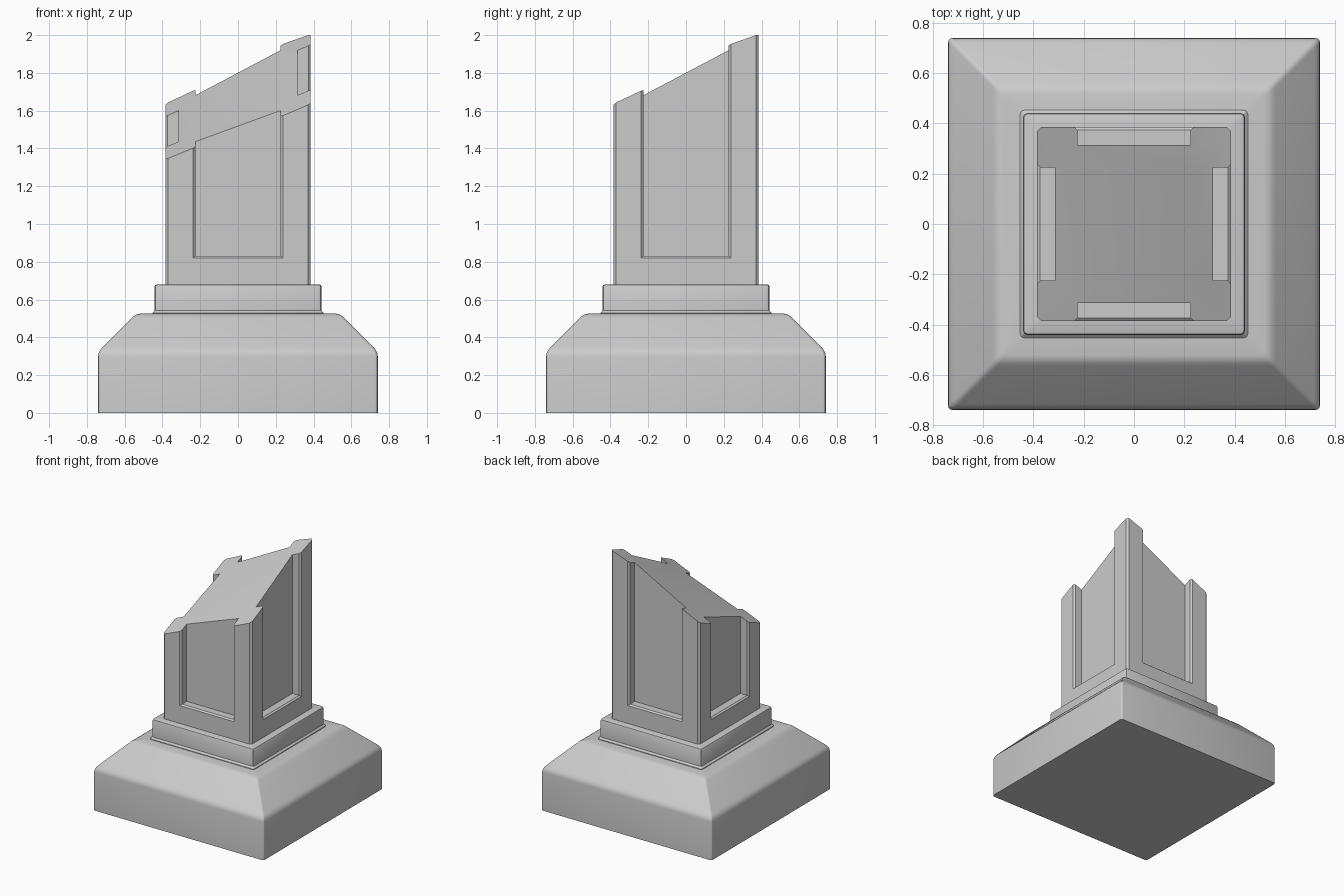
import bpy, bmesh, math

if "Cube" in bpy.data.objects:
    bpy.data.objects.remove(bpy.data.objects["Cube"])


def finish(bm, name):
    bmesh.ops.recalc_face_normals(bm, faces=bm.faces)
    me = bpy.data.meshes.new(name)
    bm.to_mesh(me)
    bm.free()
    ob = bpy.data.objects.new(name, me)
    bpy.context.collection.objects.link(ob)
    bpy.ops.object.select_all(action='DESELECT')
    ob.select_set(True)
    bpy.context.view_layer.objects.active = ob
    bpy.ops.object.shade_smooth_by_angle(angle=math.radians(24))
    return ob


def square_loft(name, profile, r, seg):
    """Stack rounded squares given as (half width, height) and cap both ends."""
    bm = bmesh.new()
    rings = []
    for h, z in profile:
        ring = []
        for q in range(4):
            sx, sy = ((1, 1), (-1, 1), (-1, -1), (1, -1))[q]
            for i in range(seg + 1):
                a = math.pi / 2 * (q + i / seg)
                ring.append(bm.verts.new((sx * (h - r) + r * math.cos(a),
                                          sy * (h - r) + r * math.sin(a), z)))
        rings.append(ring)
    n = len(rings[0])
    for lo, hi in zip(rings, rings[1:]):
        for i in range(n):
            bm.faces.new((lo[i], lo[(i + 1) % n], hi[(i + 1) % n], hi[i]))
    bm.faces.new(rings[0][::-1])
    bm.faces.new(rings[-1])
    return finish(bm, name)


# Sloped base, plinth step and the lower band of the column
square_loft("base", [(.74, 0), (.74, .30), (.737, .318), (.729, .334), (.716, .349),
                     (.566, .499), (.553, .512), (.538, .521), (.52, .525), (.40, .525)], .018, 3)
square_loft("plinth", [(.453, .52), (.453, .53), (.441, .543), (.441, .67),
                       (.438, .677), (.431, .68), (.36, .68)], .016, 2)
square_loft("column_band", [(.385, .675), (.385, .82), (.373, .83)], .015, 1)

# Column shaft: four posts around recessed panels, with a warped slanting top
OUT, PANEL, POST, BEV, FOOT = .385, .315, .225, .012, .82


def top_z(x, y):
    z = 1.66 + .45 * (x + y) + .286 * x * y
    t = max(0, abs(x) - POST) + max(0, abs(y) - POST)
    if abs(x) >= POST and abs(y) >= POST:
        tip = -.045 if x > 0 and y > 0 else -.015 if x < 0 and y < 0 else .019
        z += tip * (t / .32) ** 2
    return z


bm = bmesh.new()


def top_vert(x, y):
    return bm.verts.new((x, y, top_z(x, y)))


# One post outline, counter-clockwise, turned into each quadrant
post = [(PANEL, POST), (OUT - BEV, POST), (OUT, POST + BEV), (OUT, OUT - .015),
        (OUT - .015, OUT), (POST + BEV, OUT), (POST, OUT - BEV), (POST, PANEL)]
outline, inner, posts = [], [], []
for q in range(4):
    c, s = ((1, 0), (0, 1), (-1, 0), (0, -1))[q]
    turn = [(c * x - s * y, s * x + c * y) for x, y in post + [(POST, POST)]]
    vs = [top_vert(*p) for p in turn]
    bm.faces.new(vs)
    posts.append(vs)
    inner.append(vs[8])
    outline += vs[:8]
bm.faces.new(inner)
for q in range(4):
    a, b = posts[q], posts[(q + 1) % 4]
    bm.faces.new((a[8], a[7], b[0], b[8]))
foot = [bm.verts.new((v.co.x, v.co.y, FOOT)) for v in outline]
for i in range(len(foot)):
    j = (i + 1) % len(foot)
    bm.faces.new((foot[i], foot[j], outline[j], outline[i]))
# Split the warped top cleanly
bmesh.ops.triangulate(bm, faces=[f for f in bm.faces if len(f.verts) > 4])
finish(bm, "column_shaft")
